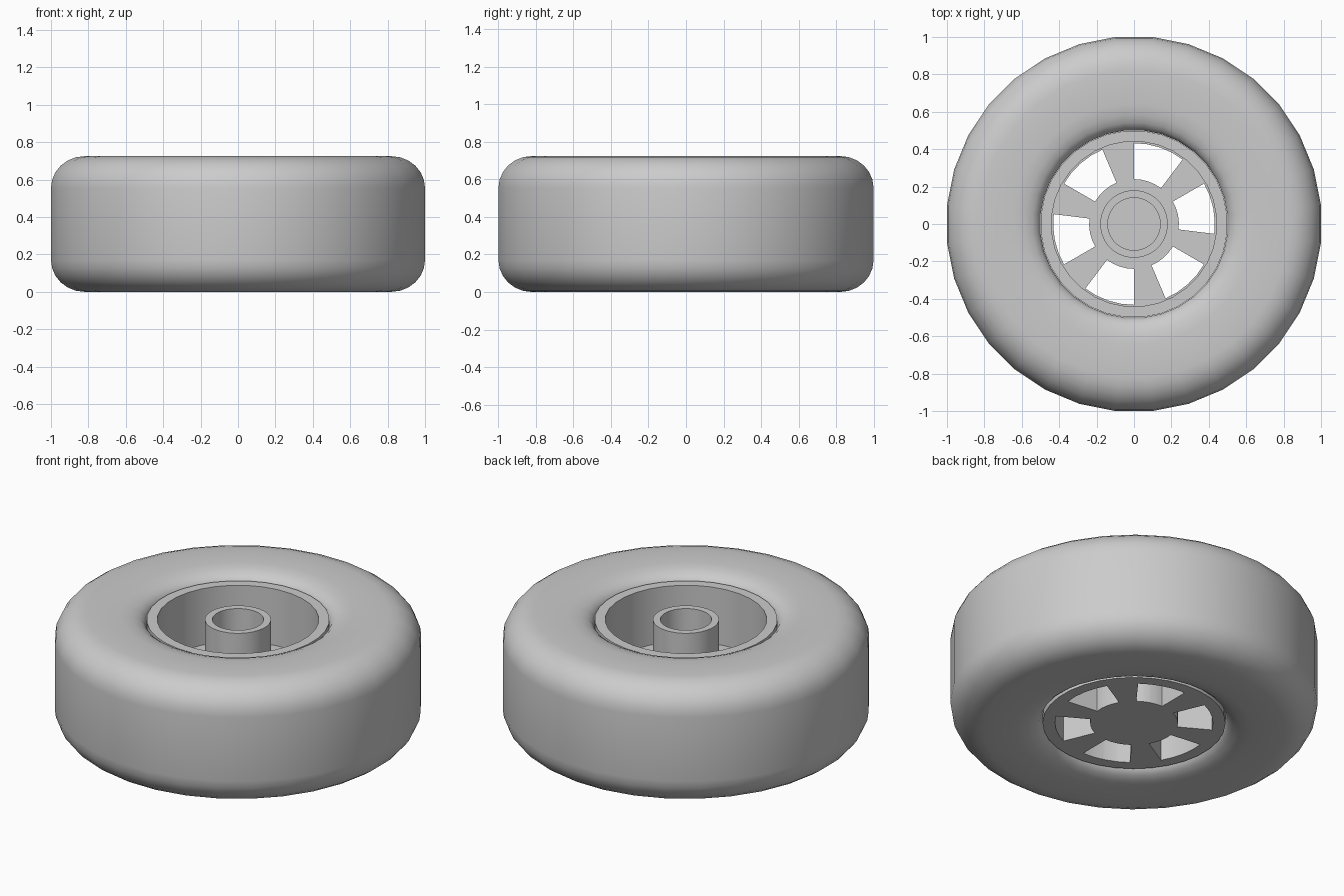
import bpy, bmesh, math

if "Cube" in bpy.data.objects:
    bpy.data.objects.remove(bpy.data.objects["Cube"])

H = 0.725          # overall height
MID = H / 2
SEG = 32

grey = bpy.data.materials.new("plain grey")
grey.diffuse_color = (0.6, 0.6, 0.6, 1)
grey.use_nodes = True
grey.node_tree.nodes["Principled BSDF"].inputs["Base Color"].default_value = grey.diffuse_color


def finish(name, bm, smooth=True):
    bmesh.ops.remove_doubles(bm, verts=bm.verts, dist=1e-5)
    bmesh.ops.recalc_face_normals(bm, faces=bm.faces)
    me = bpy.data.meshes.new(name)
    bm.to_mesh(me)
    bm.free()
    me.materials.append(grey)
    ob = bpy.data.objects.new(name, me)
    bpy.context.collection.objects.link(ob)
    if smooth:
        shade(ob)
    return ob


def shade(ob):
    bpy.ops.object.select_all(action='DESELECT')
    ob.select_set(True)
    bpy.context.view_layer.objects.active = ob
    bpy.ops.object.shade_smooth_by_angle(angle=math.radians(32))


def lathe(name, profile, closed, smooth=True):
    """Spin (radius, z) points round z; the flats of the polygon face the axes."""
    bm = bmesh.new()
    rings = []
    for r, z in profile:
        if r == 0:
            rings.append([bm.verts.new((0, 0, z))] * SEG)
            continue
        rr = r / math.cos(math.pi / SEG)
        rings.append([bm.verts.new((rr * math.cos((i + .5) * math.tau / SEG),
                                    rr * math.sin((i + .5) * math.tau / SEG), z))
                      for i in range(SEG)])
    n = len(rings)
    for k in range(n if closed else n - 1):
        a, b = rings[k], rings[(k + 1) % n]
        for i in range(SEG):
            j = (i + 1) % SEG
            quad = list(dict.fromkeys([a[i], a[j], b[j], b[i]]))
            if len(quad) > 2:
                bm.faces.new(quad)
    return finish(name, bm, smooth)


# Tyre: upper half of the section, mirrored about mid height
upper = [(0.5, 0.655), (0.515, 0.683), (0.54, 0.702), (0.58, 0.717), (0.64, H), (0.74, H)]
for k in range(7):
    t = math.radians(90 - 15 * k)
    upper.append((0.82 + 0.18 * math.cos(t), H - 0.17 + 0.17 * math.sin(t)))
lower = [(r, H - z) for r, z in reversed(upper)]
lathe("tyre", upper + lower, True)

# Rim: barrel, thick web and hollow hub in a single section
TOP, BOTTOM, WEB = 0.68, 0.04, 0.34
rim = lathe("rim", [(0, BOTTOM), (0.498, BOTTOM), (0.498, TOP), (0.44, TOP),
                    (0.44, WEB), (0.18, WEB), (0.18, TOP), (0.14, TOP),
                    (0.14, WEB), (0, WEB)], False, False)

# Six window cutters through the web
bm = bmesh.new()
STEPS = 4
for w in range(6):
    angles = [math.radians(60 * w - 7 + 37 * s / STEPS) for s in range(STEPS + 1)]
    outline = [(0.432, a) for a in angles] + [(0.24, a) for a in reversed(angles)]
    lo, hi = [[bm.verts.new((r * math.cos(a), r * math.sin(a), z)) for r, a in outline]
              for z in (-0.05, 0.5)]
    bm.faces.new(lo[::-1])
    bm.faces.new(hi)
    for i in range(len(lo)):
        j = (i + 1) % len(lo)
        bm.faces.new((lo[i], lo[j], hi[j], hi[i]))
cutter = finish("window_cutter", bm, False)
cutter.hide_render = True

mod = rim.modifiers.new("windows", 'BOOLEAN')
mod.operation = 'DIFFERENCE'
mod.solver = 'EXACT'
mod.object = cutter
bpy.ops.object.select_all(action='DESELECT')
rim.select_set(True)
bpy.context.view_layer.objects.active = rim
bpy.ops.object.modifier_apply(modifier=mod.name)
bpy.data.objects.remove(cutter)
shade(rim)
